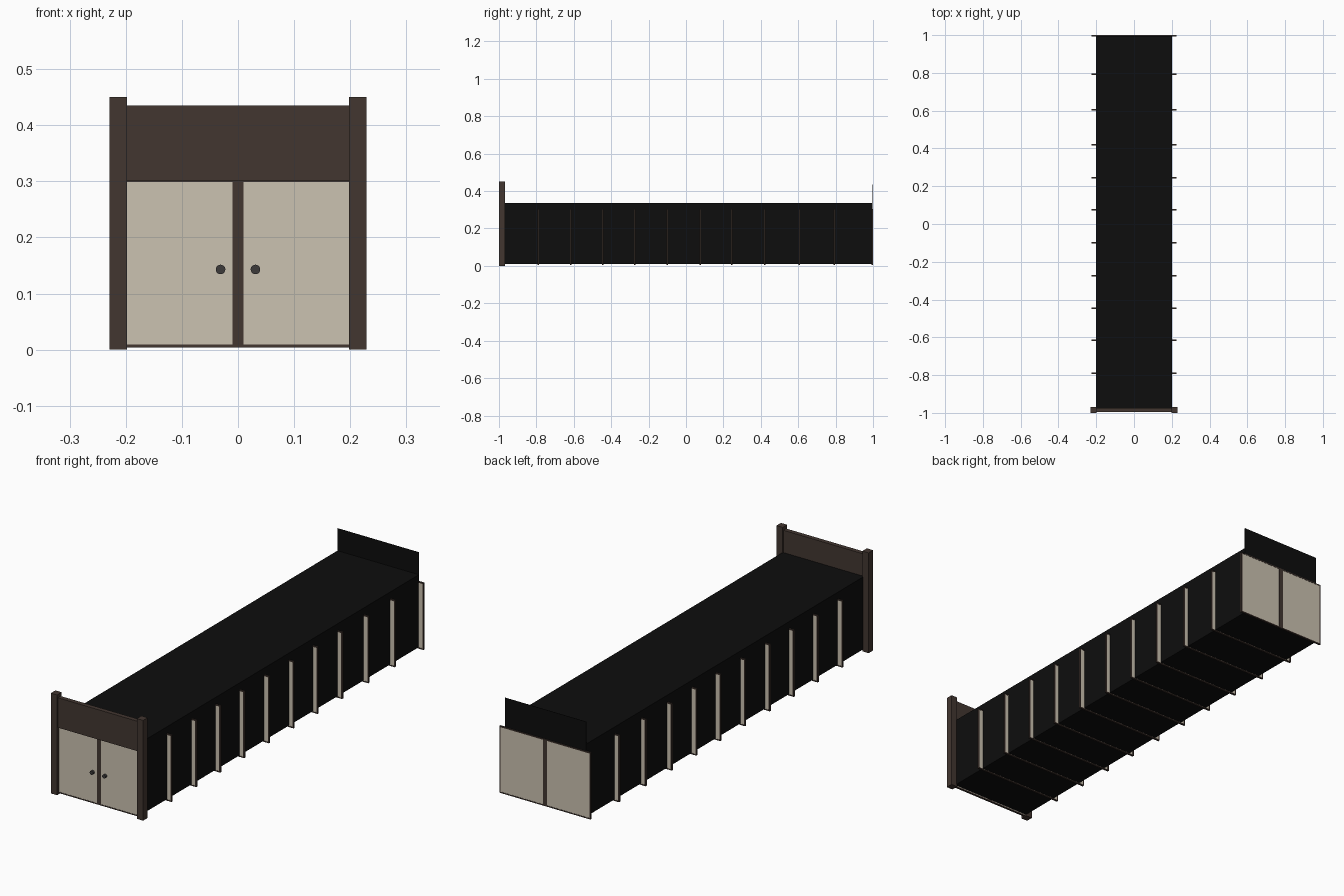
import bpy, bmesh, math
from mathutils import Matrix

if "Cube" in bpy.data.objects:
    bpy.data.objects.remove(bpy.data.objects["Cube"])


def material(name, rgb):
    m = bpy.data.materials.new(name)
    m.diffuse_color = (*rgb, 1)
    m.use_nodes = True
    m.node_tree.nodes["Principled BSDF"].inputs["Base Color"].default_value = m.diffuse_color
    return m


BROWN = material("dark_wood", (0.055, 0.037, 0.030))
BLACK = material("black_wall", (0.004, 0.004, 0.004))
CREAM = material("paper", (0.60, 0.54, 0.44))
METAL = material("dark_metal", (0.045, 0.042, 0.042))


def finish(name, bm, mat):
    bmesh.ops.recalc_face_normals(bm, faces=bm.faces[:])
    me = bpy.data.meshes.new(name)
    bm.to_mesh(me)
    bm.free()
    me.materials.append(mat)
    ob = bpy.data.objects.new(name, me)
    bpy.context.collection.objects.link(ob)
    return ob


def add_box(bm, x, y, z):
    size = [b - a for a, b in (x, y, z)]
    mid = [(a + b) / 2 for a, b in (x, y, z)]
    bmesh.ops.create_cube(bm, size=1, matrix=Matrix.Translation(mid) @ Matrix.Diagonal((*size, 1)))


def boxes(name, mat, *dims):
    bm = bmesh.new()
    for d in dims:
        add_box(bm, *d)
    return finish(name, bm, mat)


def screen(name, y, half):
    """Double sliding screen: wooden frame with two paper panels."""
    t, z0, z1, e = 0.004, 0.004, 0.304, 0.005
    yy = (y - t, y + t)
    boxes(name + "_frame", BROWN,
          ((-half, half), yy, (z0, z0 + e)),
          ((-half, half), yy, (z1 - e, z1)),
          ((-half, -half + e), yy, (z0 + e, z1 - e)),
          ((half - e, half), yy, (z0 + e, z1 - e)),
          ((-0.01, 0.01), yy, (z0 + e, z1 - e)))
    p = (y - 0.003, y + 0.003)
    boxes(name + "_panels", CREAM,
          ((-half + e, -0.01), p, (z0 + e, z1 - e)),
          ((0.01, half - e), p, (z0 + e, z1 - e)))


# Long hall shell, open at both ends
bm = bmesh.new()
add_box(bm, (-0.202, 0.202), (-0.975, 0.996), (0.010, 0.335))
bm.normal_update()
bmesh.ops.delete(bm, geom=[f for f in bm.faces if abs(f.normal.y) > 0.9], context='FACES')
finish("hall_shell", bm, BLACK)

# Upright sheet above the rear screen
boxes("rear_header", BLACK, ((-0.202, 0.202), (0.994, 0.996), (0.30, 0.435)))

# Row of screens crossing the hall
for i, y in enumerate((-0.79, -0.615, -0.445, -0.275, -0.10, 0.075,
                       0.245, 0.42, 0.605, 0.793, 0.996)):
    screen(f"screen_{i + 1}", y, 0.226)

# Front doors, posts and header
screen("front_door", -0.982, 0.203)
boxes("front_posts", BROWN, *[((s * 0.2135 - 0.0155, s * 0.2135 + 0.0155), (-1.0, -0.968), (0, 0.45))
                              for s in (-1, 1)])
boxes("front_header", BROWN, ((-0.199, 0.199), (-0.994, -0.974), (0.301, 0.435)))

# Door knobs
for side in (-1, 1):
    bm = bmesh.new()
    bmesh.ops.create_cone(bm, cap_ends=True, segments=20, radius1=0.0085, radius2=0.0085, depth=0.011,
                          matrix=Matrix.Translation((side * 0.031, -0.990, 0.143))
                          @ Matrix.Rotation(math.pi / 2, 4, 'X'))
    finish("door_knob", bm, METAL)
